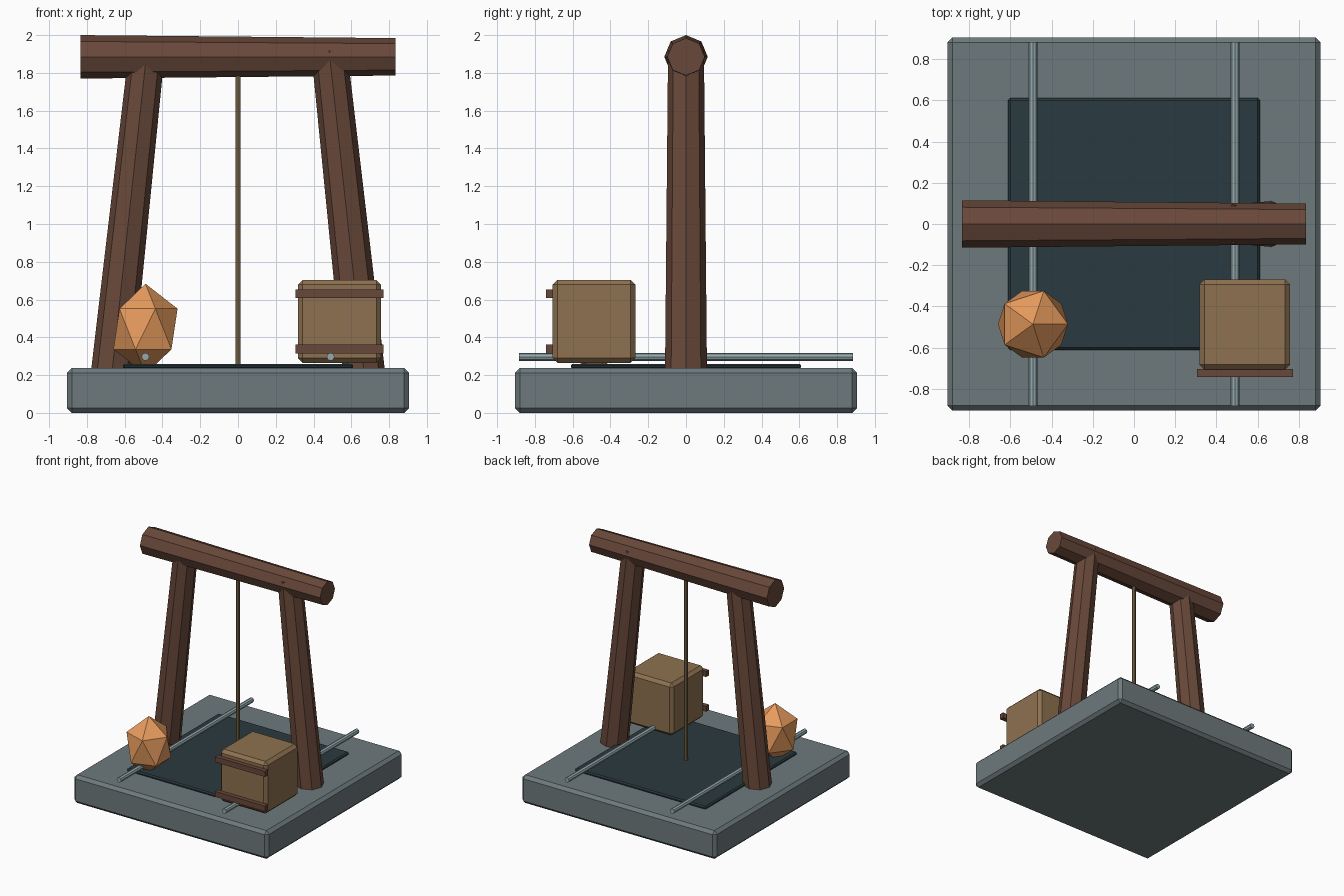
import bpy, bmesh
from mathutils import Vector, Matrix

if "Cube" in bpy.data.objects:
    bpy.data.objects.remove(bpy.data.objects["Cube"])

def material(name, rgb):
    m = bpy.data.materials.new(name)
    m.diffuse_color = (*rgb, 1)
    m.use_nodes = True
    m.node_tree.nodes["Principled BSDF"].inputs["Base Color"].default_value = m.diffuse_color
    return m

STONE = material("stone", (0.155, 0.195, 0.205))
PIT = material("dark_plate", (0.023, 0.042, 0.05))
WOOD = material("dark_wood", (0.14, 0.065, 0.042))
PALE = material("pale_wood", (0.27, 0.165, 0.08))
ORE = material("ore", (0.8, 0.33, 0.11))
STEEL = material("steel", (0.3, 0.4, 0.43))
ROPE = material("rope", (0.25, 0.17, 0.085))

def finish(name, bm, mat, bevel=0):
    mesh = bpy.data.meshes.new(name)
    bm.to_mesh(mesh)
    bm.free()
    ob = bpy.data.objects.new(name, mesh)
    bpy.context.collection.objects.link(ob)
    mesh.materials.append(mat)
    if bevel:
        mod = ob.modifiers.new("bevel", 'BEVEL')
        mod.width, mod.segments = bevel, 1
    return ob

def box(name, lo, hi, mat, bevel=0):
    lo, hi = Vector(lo), Vector(hi)
    bm = bmesh.new()
    bmesh.ops.create_cube(bm, size=1, matrix=Matrix.Translation((lo + hi) / 2)
                          @ Matrix.Diagonal((*(hi - lo), 1)))
    return finish(name, bm, mat, bevel)

def pole(name, a, b, r1, r2, mat, sides=8):
    a, b = Vector(a), Vector(b)
    d = b - a
    bm = bmesh.new()
    bmesh.ops.create_cone(bm, cap_ends=True, segments=sides, radius1=r1, radius2=r2,
                          depth=d.length, matrix=Matrix.Translation((a + b) / 2)
                          @ d.to_track_quat('Z', 'Y').to_matrix().to_4x4())
    return finish(name, bm, mat)

# Stone base and dark inset plate
box("base", (-0.905, -0.905, 0), (0.905, 0.905, 0.237), STONE, 0.025)
box("pit_plate", (-0.61, -0.61, 0.232), (0.61, 0.61, 0.26), PIT, 0.01)

# Timber frame: two leaning posts, rails beside them, tapered cross beam
for side, s in (("left", -1), ("right", 1)):
    pole(side + "_post", (s * 0.666, 0, 0.225), (s * 0.482, 0, 1.92), 0.111, 0.095, WOOD)
    pole(side + "_rail", (s * 0.49, -0.883, 0.297), (s * 0.49, 0.883, 0.297), 0.021, 0.021, STEEL)
pole("cross_beam", (-0.833, 0, 1.885), (0.833, 0, 1.885), 0.115, 0.099, WOOD)

# Hanging rope
pole("rope", (0, 0, 0.255), (0, 0, 1.83), 0.014, 0.014, ROPE)

# Ore chunk
bm = bmesh.new()
bmesh.ops.create_icosphere(bm, subdivisions=1, radius=1,
                           matrix=Matrix.Translation((-0.49, -0.486, 0.444))
                           @ Matrix.Diagonal((0.19, 0.19, 0.24, 1)))
finish("ore_chunk", bm, ORE)

# Crate with two front slats
box("crate", (0.317, -0.706, 0.265), (0.757, -0.268, 0.704), PALE, 0.025)
for name, z in (("lower_slat", 0.338), ("upper_slat", 0.63)):
    box(name, (0.305, -0.742, z - 0.023), (0.771, -0.704, z + 0.023), WOOD)
